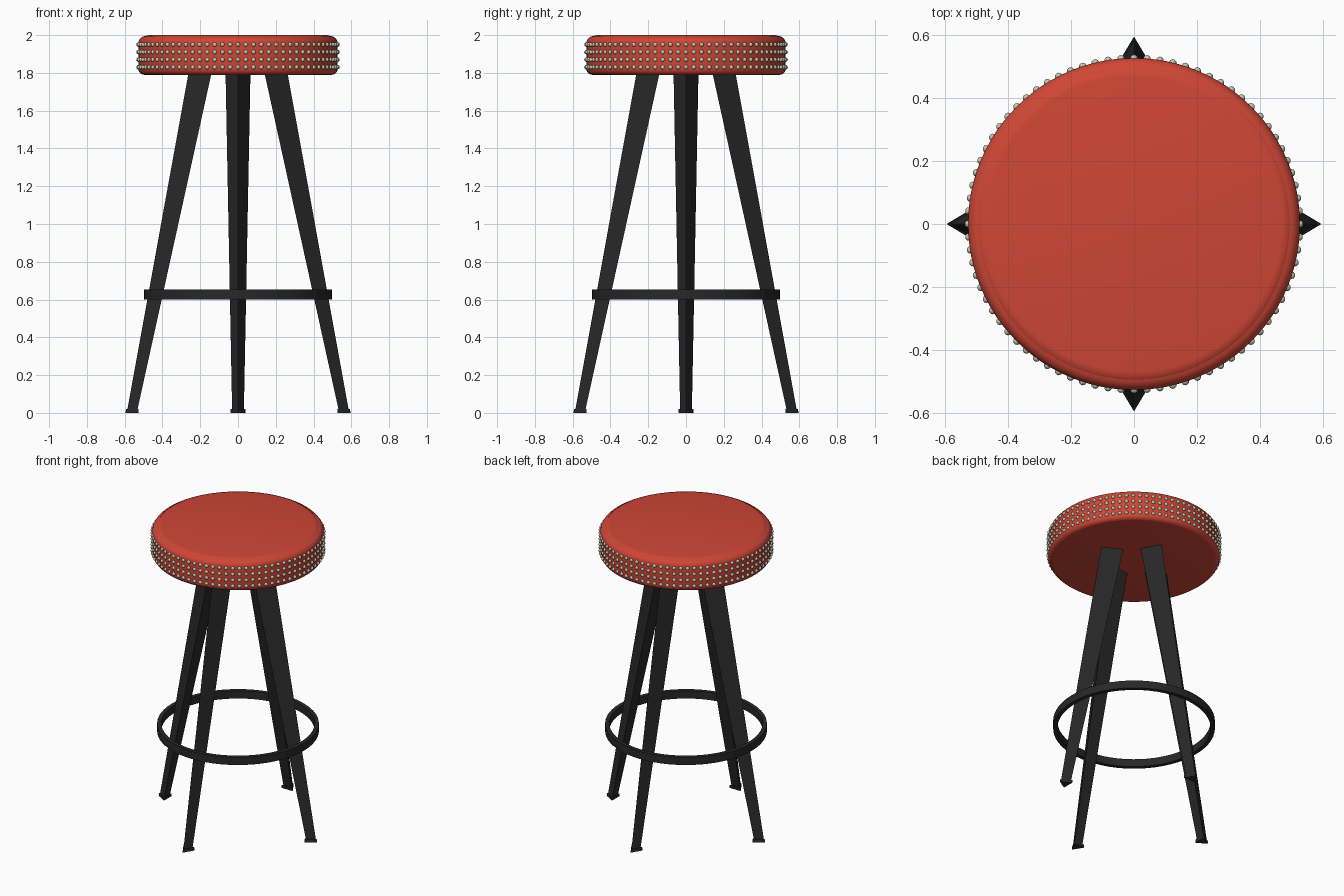
import bpy, bmesh
from math import cos, sin, pi, radians
from mathutils import Matrix, Vector

cube = bpy.data.objects.get("Cube")
if cube:
    bpy.data.objects.remove(cube, do_unlink=True)


def material(name, rgb):
    m = bpy.data.materials.new(name)
    m.use_nodes = True
    m.diffuse_color = (*rgb, 1)
    bsdf = next(n for n in m.node_tree.nodes if n.type == 'BSDF_PRINCIPLED')
    bsdf.inputs["Base Color"].default_value = (*rgb, 1)
    return m


red = material("red_leather", (0.62, 0.062, 0.036))
black = material("black_metal", (0.021, 0.021, 0.021))
silver = material("pale_stud_metal", (0.56, 0.56, 0.44))


def finish(name, bm, mat, smooth=None):
    bmesh.ops.recalc_face_normals(bm, faces=bm.faces)
    mesh = bpy.data.meshes.new(name)
    bm.to_mesh(mesh)
    bm.free()
    mesh.materials.append(mat)
    ob = bpy.data.objects.new(name, mesh)
    bpy.context.collection.objects.link(ob)
    if smooth:
        bpy.ops.object.select_all(action='DESELECT')
        ob.select_set(True)
        bpy.context.view_layer.objects.active = ob
        bpy.ops.object.shade_smooth_by_angle(angle=radians(smooth))
    return ob


def lathe(name, profile, mat, steps, closed=False):
    """Spin an (r, z) profile around the vertical axis."""
    bm = bmesh.new()
    verts = [bm.verts.new((r, 0, z)) for r, z in profile]
    pairs = list(zip(verts, verts[1:]))
    if closed:
        pairs.append((verts[-1], verts[0]))
    edges = [bm.edges.new(p) for p in pairs]
    bmesh.ops.spin(bm, geom=verts + edges, cent=(0, 0, 0), axis=(0, 0, 1),
                   angle=2 * pi, steps=steps, use_merge=True)
    bmesh.ops.remove_doubles(bm, verts=bm.verts, dist=0.0001)
    return finish(name, bm, mat, 35)


def arc(r, z, size, start, end, n=6):
    angles = [radians(start + (end - start) * i / n) for i in range(n + 1)]
    return [(r + size * cos(a), z + size * sin(a)) for a in angles]


# Upholstered seat: flat base, rounded band, seam groove and soft top
profile = [(0, 1.79)]
profile += arc(0.496, 1.822, 0.032, -90, 0)
profile += arc(0.488, 1.955, 0.04, 0, 80)
profile += [(0.498, 1.989), (0.491, 1.996), (0.47, 2.0), (0, 2.0)]
lathe("seat_cushion", profile, red, 96)

# Four rows of round studs on the seat band
bm = bmesh.new()
for row in range(4):
    for i in range(80):
        a = 2 * pi * i / 80
        spot = Vector((0.527 * cos(a), 0.527 * sin(a), 1.83 + 0.04 * row))
        bmesh.ops.create_icosphere(bm, subdivisions=2, radius=0.012,
                                   matrix=Matrix.Translation(spot))
finish("seat_studs", bm, silver, 60)

# Foot rest ring
lathe("foot_ring", [(0.472, 0.6), (0.498, 0.6), (0.498, 0.652), (0.472, 0.652)],
      black, 64, closed=True)


def prism(name, low, high, angle):
    """Triangular bar with its ridge outward; ends are (inner, outer, half width, z)."""
    bm = bmesh.new()
    rings = []
    for inner, outer, half, z in (low, high):
        rings.append([bm.verts.new(p) for p in
                      ((inner, -half, z), (outer, 0, z), (inner, half, z))])
    a, b = rings
    bm.faces.new(a)
    bm.faces.new(b)
    for i in range(3):
        j = (i + 1) % 3
        bm.faces.new((a[i], a[j], b[j], b[i]))
    bmesh.ops.rotate(bm, verts=bm.verts, cent=(0, 0, 0),
                     matrix=Matrix.Rotation(angle, 3, 'Z'))
    finish(name, bm, black)


# Splayed tapering legs with small foot caps
for i, side in enumerate(("left", "back", "right", "front")):
    prism(side + "_leg", (0.535, 0.588, 0.031, 0.005), (0.14, 0.262, 0.066, 1.8), i * pi / 2)
    prism(side + "_foot", (0.528, 0.596, 0.041, 0), (0.526, 0.592, 0.04, 0.02), i * pi / 2)
